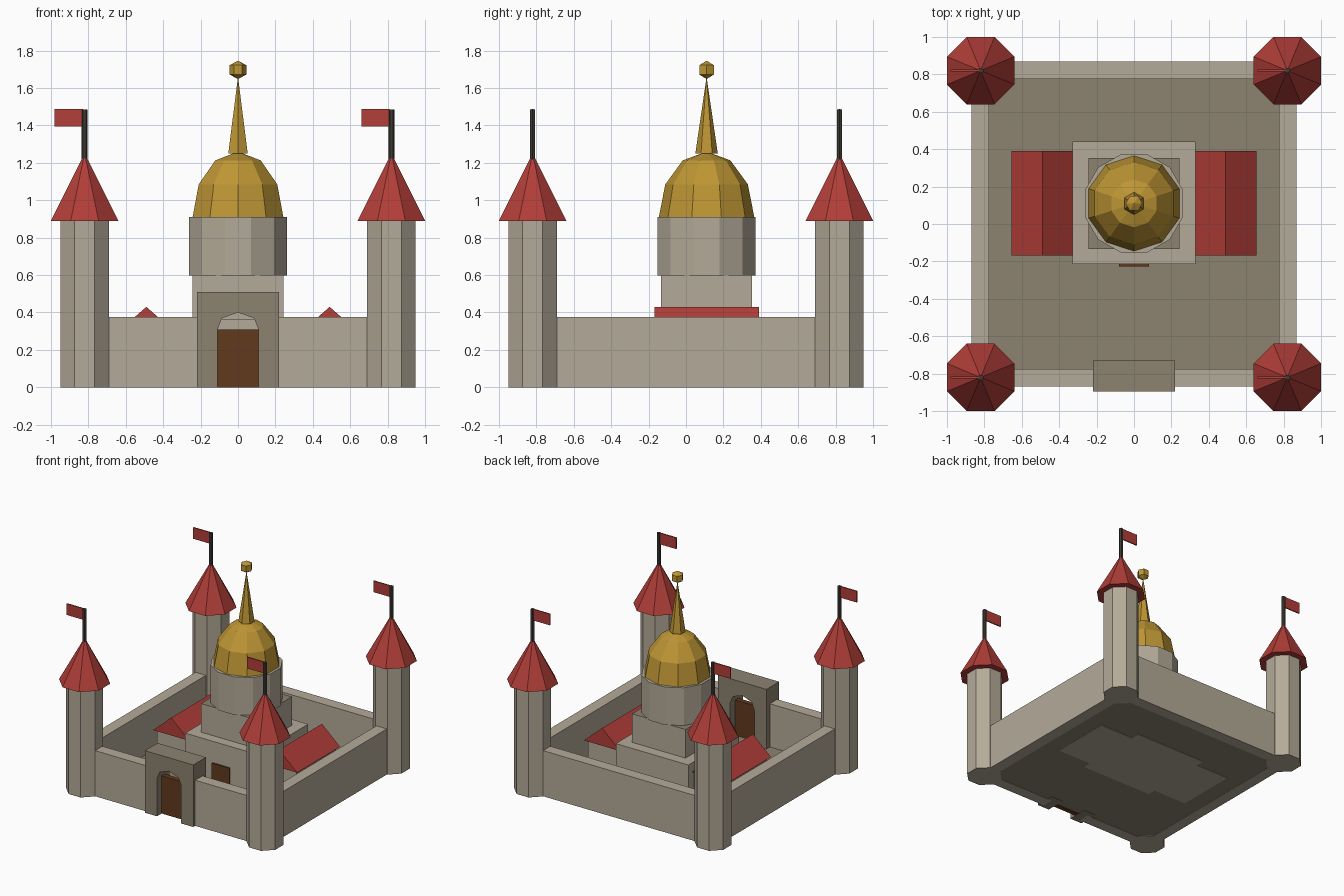
import bpy, bmesh, math
from mathutils import Vector

if "Cube" in bpy.data.objects:
    bpy.data.objects.remove(bpy.data.objects["Cube"], do_unlink=True)


def make_material(name, rgb):
    lin = [((c / 255 + 0.055) / 1.055) ** 2.4 for c in rgb] + [1.0]
    m = bpy.data.materials.new(name)
    m.use_nodes = True
    m.diffuse_color = lin
    m.node_tree.nodes["Principled BSDF"].inputs["Base Color"].default_value = lin
    return m


STONE = make_material("light stone", (180, 170, 152))
DARK = make_material("dark stone", (140, 130, 112))
RED = make_material("red roof", (178, 62, 56))
GOLD = make_material("gold", (190, 150, 52))
WOOD = make_material("brown wood", (98, 58, 30))
IRON = make_material("dark pole", (62, 58, 52))


def finish(name, bm, *mats):
    bmesh.ops.recalc_face_normals(bm, faces=bm.faces)
    me = bpy.data.meshes.new(name)
    bm.to_mesh(me)
    bm.free()
    for m in mats:
        me.materials.append(m)
    ob = bpy.data.objects.new(name, me)
    bpy.context.collection.objects.link(ob)
    return ob


def prism(name, outline, y0, y1, mat):
    """Extrude an (x, z) outline along y."""
    bm = bmesh.new()
    face = bm.faces.new([bm.verts.new((x, y0, z)) for x, z in outline])
    res = bmesh.ops.extrude_face_region(bm, geom=[face])
    verts = [v for v in res["geom"] if isinstance(v, bmesh.types.BMVert)]
    bmesh.ops.translate(bm, verts=verts, vec=(0, y1 - y0, 0))
    return finish(name, bm, mat)


def box(name, x0, x1, y0, y1, z0, z1, mat):
    return prism(name, [(x0, z0), (x1, z0), (x1, z1), (x0, z1)], y0, y1, mat)


def lathe(name, profile, sides, turn, x, y, mat):
    """Turn an (r, z) profile into a faceted solid; r = 0 makes a point."""
    bm = bmesh.new()
    rings = []
    for r, z in profile:
        if r == 0:
            rings.append([bm.verts.new((x, y, z))] * sides)
            continue
        angles = [math.radians(turn) + math.tau * i / sides for i in range(sides)]
        rings.append([bm.verts.new((x + r * math.cos(a), y + r * math.sin(a), z)) for a in angles])
    for a, b in zip(rings, rings[1:]):
        for i in range(sides):
            j = (i + 1) % sides
            corners = list(dict.fromkeys([a[i], a[j], b[j], b[i]]))
            bm.faces.new(corners)
    for ring in (rings[0], rings[-1]):
        if ring[0] is not ring[1]:
            bm.faces.new(ring)
    return finish(name, bm, mat)


# Courtyard floor and curtain walls
OUT, INN, WALL = 0.87, 0.775, 0.375
box("courtyard_floor", -0.82, 0.82, -0.82, 0.82, 0.003, 0.02, DARK)
box("back_wall", -OUT, OUT, INN, OUT, 0, WALL, STONE)
for side, s in (("left", 1), ("right", -1)):
    xs = sorted((s * INN, s * OUT))
    box(side + "_wall", *xs, -INN, INN, 0, WALL, STONE)
    xs = sorted((s * 0.18, s * OUT))
    box(side + "_front_wall", *xs, -OUT, -INN, 0, WALL, STONE)

# Gatehouse with an arched passage and a door
half_arch = [(0.11, 0), (0.11, 0.31), (0.085, 0.37)]
arch = half_arch + [(0, 0.40)] + [(-x, z) for x, z in reversed(half_arch)]
outer = [(-0.22, 0), (-0.22, 0.51), (0.22, 0.51), (0.22, 0)]
prism("gatehouse", outer + arch, -0.895, -0.73, DARK)
box("gate_door", -0.11, 0.11, -0.835, -0.795, 0, 0.31, WOOD)

# Corner towers with roofs, poles and flags
for end, ey in (("front", -1), ("back", 1)):
    for side, ex in (("left", 1), ("right", -1)):
        x, y = ex * 0.82, ey * 0.82
        tag = f"{end}_{side}_"
        lathe(tag + "tower", [(0.141, 0), (0.141, 0.9)], 8, 22.5, x, y, STONE)
        lathe(tag + "tower_roof", [(0.195, 0.89), (0, 1.25)], 8, 22.5, x, y, RED)
        lathe(tag + "flagpole", [(0.016, 1.2), (0.016, 1.485)], 6, 0, x, y, IRON)
        box(tag + "flag", x - 0.16, x - 0.01, y - 0.005, y + 0.005, 1.395, 1.487, RED)

# Keep: stepped blocks, drum, dome, spire and ball
CY = 0.11
box("keep_base", -0.33, 0.33, -0.215, 0.44, 0, 0.365, STONE)
box("keep_door", -0.08, 0.08, -0.227, -0.21, 0.02, 0.19, WOOD)
upper = box("keep_upper_block", -0.243, 0.243, -0.133, 0.353, 0.36, 0.6, STONE)
upper.data.materials.append(DARK)
for f in upper.data.polygons:
    f.material_index = int(f.normal.z > 0.9)
lathe("drum", [(0.272, 0.598), (0.272, 0.91)], 12, 15, 0, CY, STONE)
dome = [(0.255 * math.cos(math.radians(a)), 0.91 + 0.35 * math.sin(math.radians(a)))
        for a in (0, 30, 60)]
lathe("dome", dome + [(0, 1.26)], 10, 90, 0, CY, GOLD)
lathe("spire", [(0.06, 1.25), (0, 1.66)], 6, 90, 0, CY, GOLD)
lathe("finial_ball", [(0, 1.648), (0.045, 1.672), (0.045, 1.722), (0, 1.746)], 6, 0, 0, CY, GOLD)

# Side wings with gabled roofs
for side, s in (("left", 1), ("right", -1)):
    xs = sorted((s * 0.32, s * 0.635))
    box(side + "_wing", *xs, -0.145, 0.365, 0, 0.285, STONE)
    roof = [(s * 0.325, 0.285), (s * 0.655, 0.285), (s * 0.49, 0.43)]
    prism(side + "_wing_roof", roof, -0.168, 0.39, RED)
